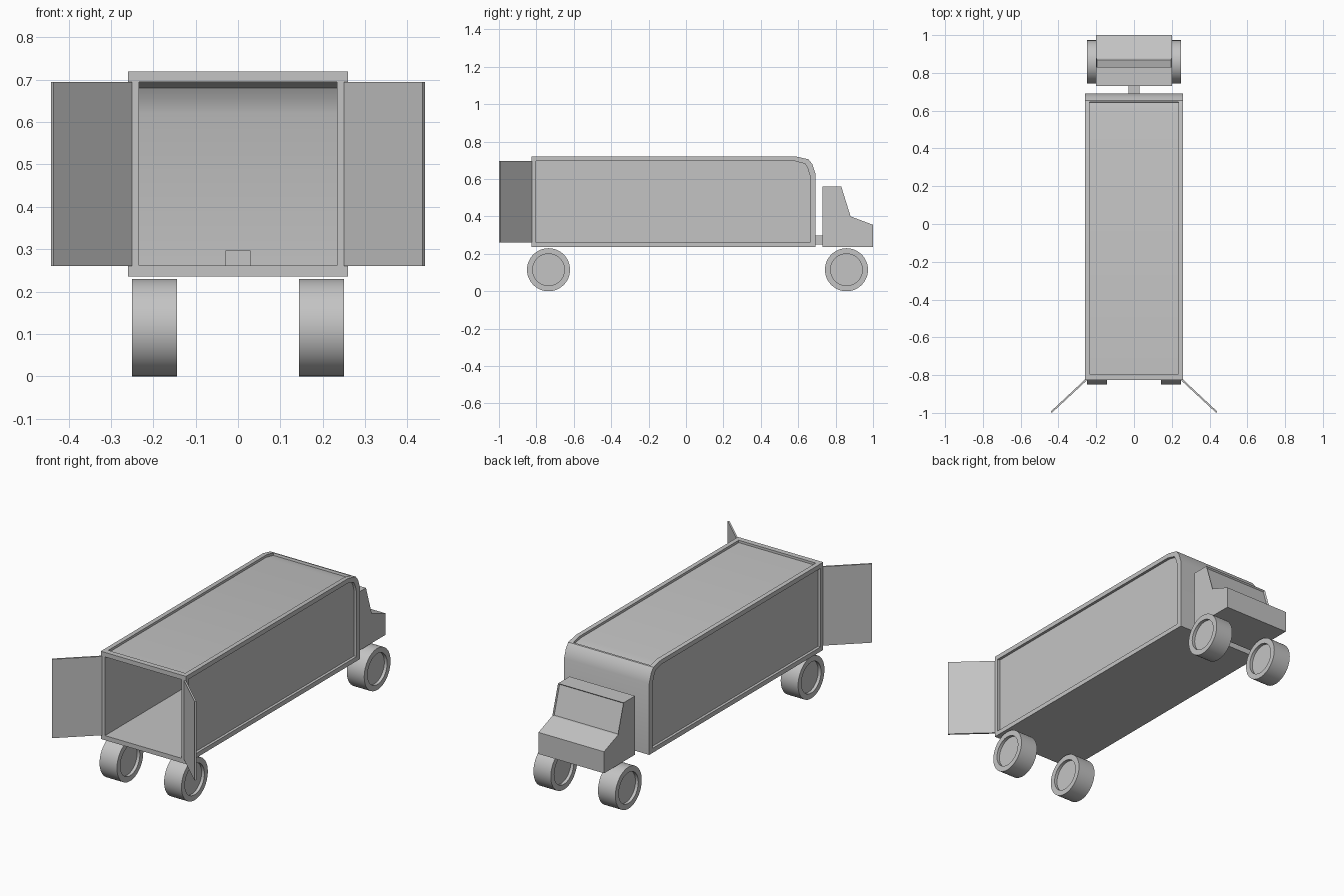
import bpy, bmesh, math
from mathutils import Vector

if "Cube" in bpy.data.objects:
    bpy.data.objects.remove(bpy.data.objects["Cube"])

grey = bpy.data.materials.new("body grey")
grey.diffuse_color = (0.55, 0.55, 0.55, 1)
grey.use_nodes = True
grey.node_tree.nodes["Principled BSDF"].inputs["Base Color"].default_value = grey.diffuse_color


def finish(name, bm, smooth=None):
    bmesh.ops.recalc_face_normals(bm, faces=bm.faces)
    me = bpy.data.meshes.new(name)
    bm.to_mesh(me)
    bm.free()
    me.materials.append(grey)
    ob = bpy.data.objects.new(name, me)
    bpy.context.collection.objects.link(ob)
    if smooth:
        shade(ob, smooth)
    return ob


def activate(ob):
    bpy.ops.object.select_all(action='DESELECT')
    ob.select_set(True)
    bpy.context.view_layer.objects.active = ob


def shade(ob, angle):
    activate(ob)
    bpy.ops.object.shade_smooth_by_angle(angle=math.radians(angle))


def extrude(points, offset):
    """Closed polygon of 3D points swept along offset."""
    bm = bmesh.new()
    f = bm.faces.new([bm.verts.new(p) for p in points])
    r = bmesh.ops.extrude_face_region(bm, geom=[f])
    vs = [v for v in r["geom"] if isinstance(v, bmesh.types.BMVert)]
    bmesh.ops.translate(bm, verts=vs, vec=Vector(offset))
    bmesh.ops.recalc_face_normals(bm, faces=bm.faces)
    return bm


def side_profile(points, x0, x1):
    """(y, z) outline swept from x0 to x1."""
    return extrude([(x0, y, z) for y, z in points], (x1 - x0, 0, 0))


# cargo box: solid outline with hollow interior and recessed panels
outer = [(-.825, .236), (.692, .236), (.692, .63), (.675, .68), (.655, .705), (.59, .72), (-.825, .72)]
nose = [(.662, .261), (.662, .62), (.65, .658), (.637, .681), (.585, .695)]
inside = [(-.95, .261)] + nose + [(-.95, .695)]
panel = [(-.803, .261)] + nose + [(-.803, .695)]
roof = [(-.795, .707), (.583, .707), (.644, .694), (.656, .76), (-.795, .76)]

box = finish("cargo_box", side_profile(outer, -.26, .26))
cutters = [(inside, -.234, .234), (panel, .245, .35), (panel, -.35, -.245), (roof, -.235, .235)]
for pts, x0, x1 in cutters:
    cut = finish("cutter", side_profile(pts, x0, x1))
    cut.hide_render = True
    mod = box.modifiers.new("cut", 'BOOLEAN')
    mod.operation = 'DIFFERENCE'
    mod.solver = 'EXACT'
    mod.object = cut
    activate(box)
    bpy.ops.object.modifier_apply(modifier=mod.name)
    bpy.data.objects.remove(cut)
shade(box, 30)

# open rear doors
for s, side in ((-1, "left"), (1, "right")):
    plan = [(.25, -.828), (.435, -1.0), (.441, -.993), (.258, -.822)]
    finish(side + "_door", extrude([(s * x, y, .26) for x, y in plan], (0, 0, .435)))

# cab with recessed windscreen
cab = side_profile([(.73, .236), (1, .236), (1, .355), (.88, .4), (.83, .56), (.73, .56)], -.2, .2)
screen = [f for f in cab.faces if f.normal.y > .8 and f.normal.z > .2]
bmesh.ops.inset_individual(cab, faces=screen, thickness=.006, depth=-.01)
finish("cab", cab)

# hitch reaching through the front wall
finish("hitch", side_profile([(.64, .25), (.74, .25), (.74, .297), (.64, .297)], -.03, .03))

# wheels with dished hubs on both faces
for y, end in ((-.735, "rear"), (.858, "front")):
    for s, side in ((-1, "left"), (1, "right")):
        bm = bmesh.new()
        section = [(0, -.036), (.085, -.036), (.085, -.053), (.115, -.053),
                   (.115, .053), (.085, .053), (.085, .036), (0, .036)]
        vs = [bm.verts.new((x, 0, r)) for r, x in section]
        es = [bm.edges.new(p) for p in zip(vs, vs[1:])]
        bmesh.ops.spin(bm, geom=vs + es, axis=(1, 0, 0), cent=(0, 0, 0),
                       angle=2 * math.pi, steps=48)
        bmesh.ops.remove_doubles(bm, verts=bm.verts, dist=1e-4)
        bmesh.ops.translate(bm, verts=bm.verts, vec=(s * .197, y, .115))
        finish(f"{end}_{side}_wheel", bm, 30)
